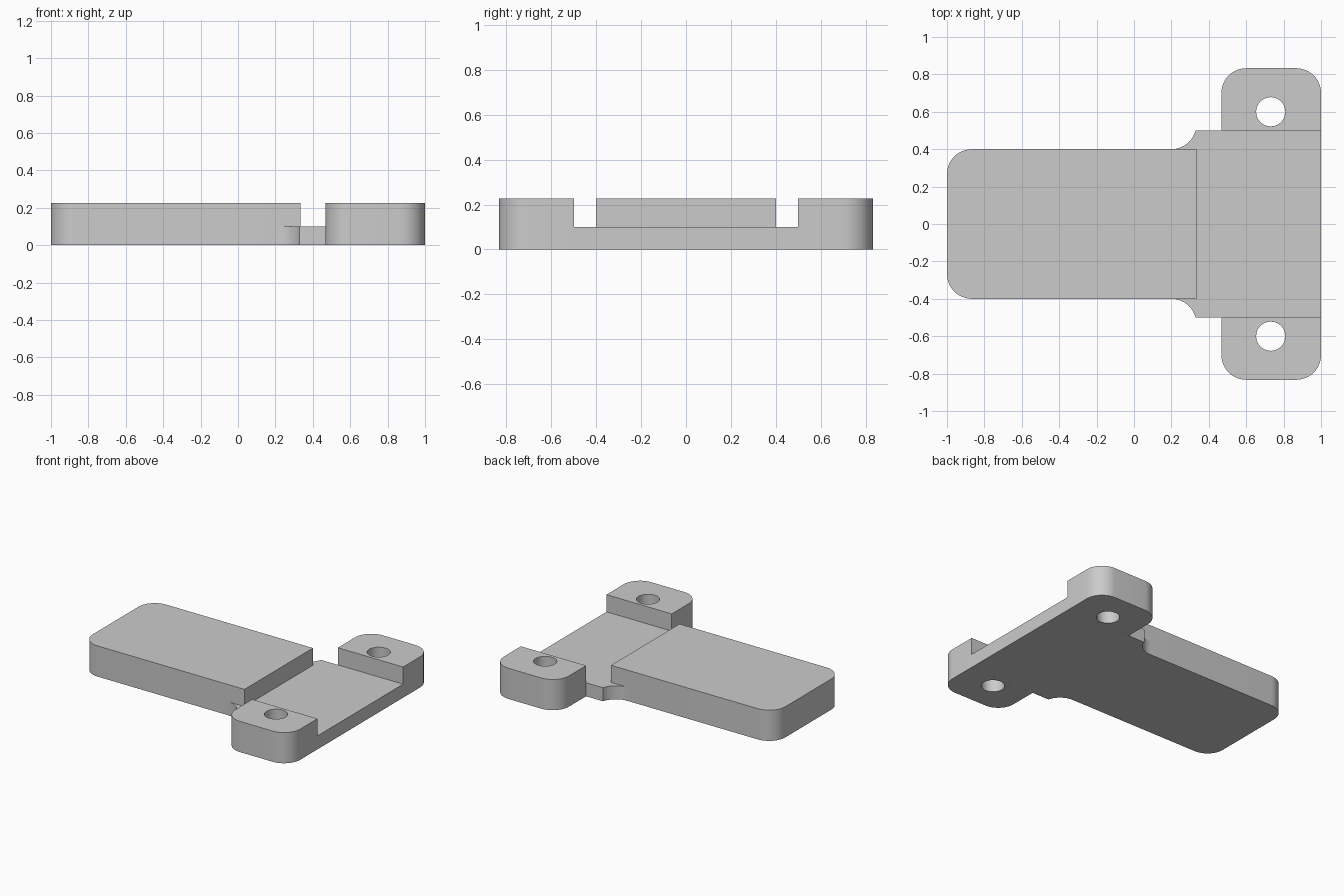
import bpy
from math import sin, cos, radians

cube = bpy.data.objects.get("Cube")
if cube:
    bpy.data.objects.remove(cube)

HEIGHT, PLATE, FILLET = 0.227, 0.1, 0.133

grey = bpy.data.materials.new("plain grey")
grey.use_nodes = True
grey.diffuse_color = (0.6, 0.6, 0.6, 1)
grey.node_tree.nodes["Principled BSDF"].inputs["Base Color"].default_value = (0.6, 0.6, 0.6, 1)


def arc(x, y, r, start, end, steps=12):
    angles = [radians(start + (end - start) * i / steps) for i in range(steps + 1)]
    return [(x + r * cos(a), y + r * sin(a)) for a in angles]


def mirror_y(points):
    return [(x, -y) for x, y in reversed(points)]


def prism(name, outlines, height):
    """Fill flat outlines (later ones are holes), extrude up from the ground."""
    curve = bpy.data.curves.new(name + " outline", "CURVE")
    curve.dimensions, curve.fill_mode = "2D", "BOTH"
    curve.extrude = height / 2
    for points in outlines:
        spline = curve.splines.new("POLY")
        spline.points.add(len(points) - 1)
        for p, (x, y) in zip(spline.points, points):
            p.co = (x, y, 0, 1)
        spline.use_cyclic_u = True
    obj = bpy.data.objects.new(name, curve)
    bpy.context.collection.objects.link(obj)
    obj.location.z = height / 2
    bpy.ops.object.select_all(action="DESELECT")
    obj.select_set(True)
    bpy.context.view_layer.objects.active = obj
    bpy.ops.object.convert(target="MESH")
    obj = bpy.context.object
    # Weld the caps to the walls
    bpy.ops.object.mode_set(mode="EDIT")
    bpy.ops.mesh.select_all(action="SELECT")
    bpy.ops.mesh.remove_doubles(threshold=0.0001)
    bpy.ops.mesh.normals_make_consistent(inside=False)
    bpy.ops.object.mode_set(mode="OBJECT")
    bpy.ops.object.shade_smooth_by_angle(angle=radians(30))
    obj.data.materials.clear()
    obj.data.materials.append(grey)


# Thick block, rounded at its free end
end = arc(-1 + FILLET, 0.4 - FILLET, FILLET, 90, 180)
prism("main_block", [[(0.333, 0.4)] + end + mirror_y(end) + [(0.333, -0.4)]], HEIGHT)

# Thin plate with concave fillets running into the block
side = [(1, 0.5)] + arc(0.2, 0.4 + FILLET, FILLET, -14.5, -90) + [(0.333, 0.4)]
prism("thin_plate", [side + mirror_y(side)], PLATE)

# Mounting ears with rounded outer corners and a through hole
ear = ([(0.467, 0.5), (1, 0.5)]
       + arc(1 - FILLET, 0.833 - FILLET, FILLET, 0, 90)
       + arc(0.467 + FILLET, 0.833 - FILLET, FILLET, 90, 180))
hole = arc(0.731, 0.6, 0.078, 0, 360, 40)[:-1]
prism("left_ear", [ear, hole], HEIGHT)
prism("right_ear", [mirror_y(ear), mirror_y(hole)], HEIGHT)
